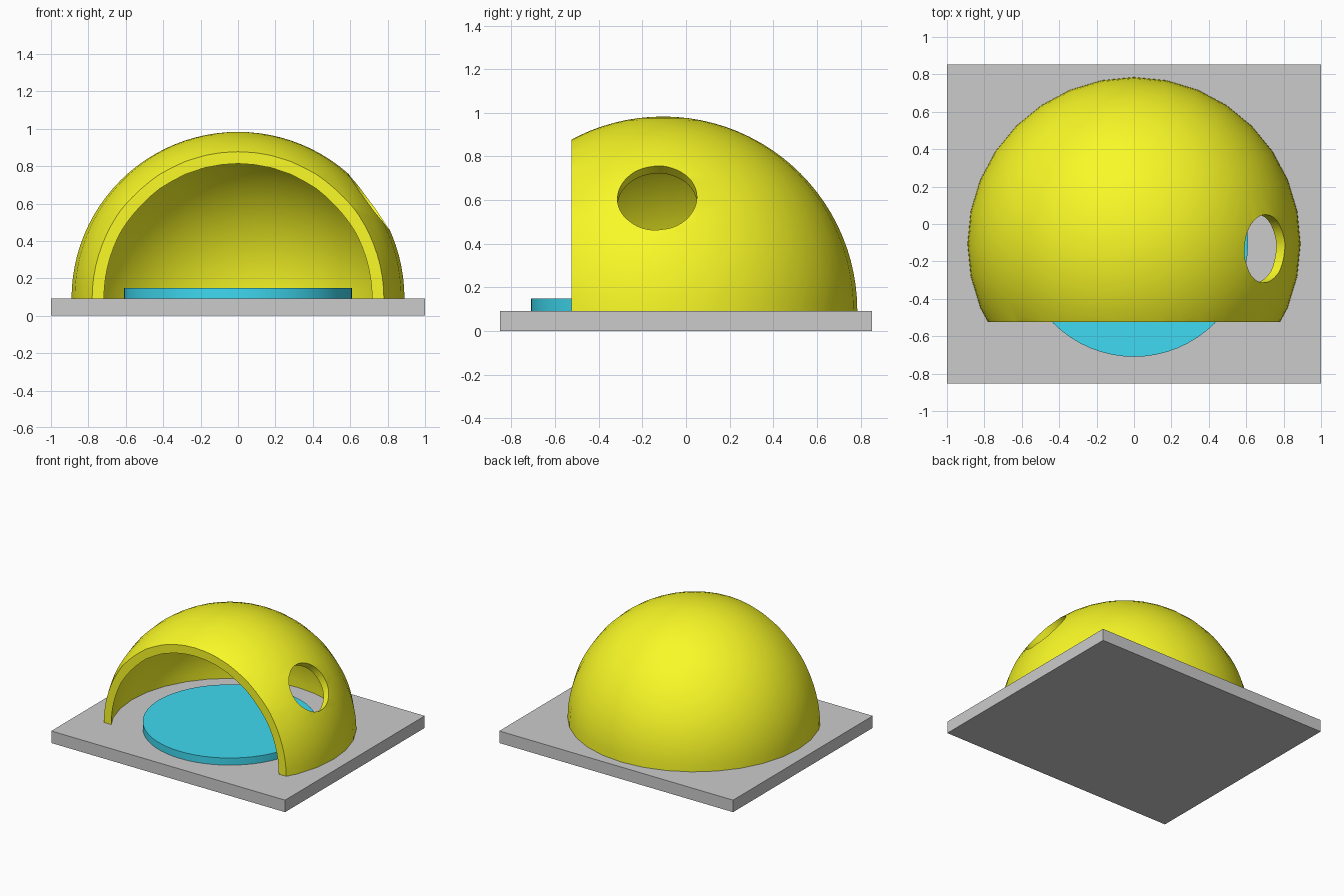
import bpy, bmesh
from math import sin, cos, pi, radians
from mathutils import Matrix, Vector

if "Cube" in bpy.data.objects:
    bpy.data.objects.remove(bpy.data.objects["Cube"])

BASE_TOP = 0.093
DOME_Y = -0.105
R_OUT, R_IN = 0.89, 0.834


def material(name, rgb):
    m = bpy.data.materials.new(name)
    m.diffuse_color = (*rgb, 1)
    m.use_nodes = True
    m.node_tree.nodes["Principled BSDF"].inputs["Base Color"].default_value = m.diffuse_color
    return m


def make_object(name, bm, mat=None):
    bmesh.ops.recalc_face_normals(bm, faces=bm.faces)
    me = bpy.data.meshes.new(name)
    bm.to_mesh(me)
    bm.free()
    ob = bpy.data.objects.new(name, me)
    bpy.context.collection.objects.link(ob)
    if mat:
        me.materials.append(mat)
    return ob


def box(name, lo, hi):
    lo, hi = Vector(lo), Vector(hi)
    bm = bmesh.new()
    bmesh.ops.create_cube(bm, size=1, matrix=Matrix.Translation((lo + hi) / 2)
                          @ Matrix.Diagonal((*(hi - lo), 1)))
    return make_object(name, bm)


def cylinder(name, r, depth, matrix, segments, mat=None):
    bm = bmesh.new()
    bmesh.ops.create_cone(bm, cap_ends=True, segments=segments, radius1=r,
                          radius2=r, depth=depth, matrix=matrix)
    return make_object(name, bm, mat)


def activate(ob):
    bpy.ops.object.select_all(action='DESELECT')
    ob.select_set(True)
    bpy.context.view_layer.objects.active = ob


def smooth(ob):
    activate(ob)
    bpy.ops.object.shade_smooth_by_angle(angle=radians(30))


def cut(ob, cutter):
    mod = ob.modifiers.new("cut", 'BOOLEAN')
    mod.operation, mod.solver, mod.object = 'DIFFERENCE', 'EXACT', cutter
    activate(ob)
    bpy.ops.object.modifier_apply(modifier=mod.name)
    bpy.data.objects.remove(cutter)


yellow = material("yellow", (0.95, 0.95, 0.02))
blue = material("blue", (0.05, 0.7, 0.88))

# Rectangular base plate
box("base_plate", (-1, -0.853, 0), (1, 0.853, BASE_TOP))

# Round floor disc
disc = cylinder("floor_disc", 0.61, 0.055,
                Matrix.Translation((0, -0.1, BASE_TOP + 0.0275)), 64, blue)
smooth(disc)

# Hollow dome shell: outer and inner arcs turned about the vertical axis
N = 24
angles = [i / N * pi / 2 for i in range(N + 1)]
profile = [(R_OUT * cos(a), R_OUT * sin(a)) for a in angles]
inner = [(R_IN * cos(a), R_IN * sin(a)) for a in angles]
bm = bmesh.new()
outer_v = [bm.verts.new((x, DOME_Y, BASE_TOP + z)) for x, z in profile]
inner_v = [bm.verts.new((x, DOME_Y, BASE_TOP + z)) for x, z in inner]
edges = [bm.edges.new((outer_v[0], inner_v[0]))]
for arc in (outer_v, inner_v):
    edges += [bm.edges.new(pair) for pair in zip(arc, arc[1:])]
bmesh.ops.spin(bm, geom=outer_v + inner_v + edges, cent=(0, DOME_Y, 0),
               axis=(0, 0, 1), angle=2 * pi, steps=32)
bmesh.ops.remove_doubles(bm, verts=bm.verts, dist=1e-4)
dome = make_object("dome", bm, yellow)

# Open front and round side window
cut(dome, box("front_cutter", (-1.5, -1.5, -0.5), (1.5, -0.525, 1.5)))
tilt = radians(36.5)
axis_dir = Vector((cos(tilt), 0, sin(tilt)))
window = (Matrix.Translation(Vector((0, -0.132, BASE_TOP)) + axis_dir * 0.85)
          @ Matrix.Rotation(pi / 2 - tilt, 4, 'Y'))
cut(dome, cylinder("window_cutter", 0.182, 0.6, window, 48))
smooth(dome)
